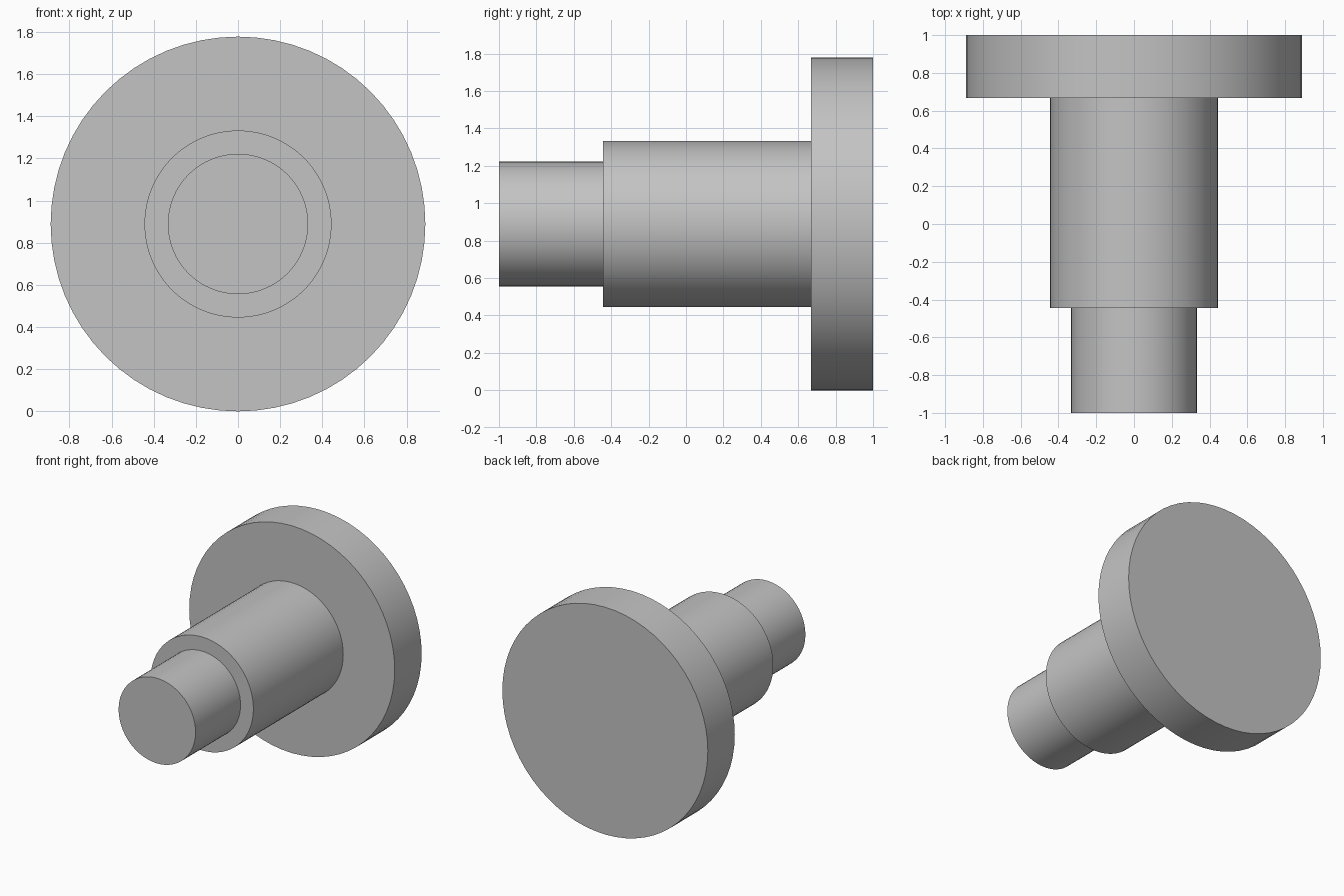
import bpy
import math

cube = bpy.data.objects.get("Cube")
if cube:
    bpy.data.objects.remove(cube, do_unlink=True)

# Plain grey metal
grey = bpy.data.materials.new("grey_metal")
grey.use_nodes = True
colour = (0.55, 0.55, 0.55, 1)
grey.diffuse_color = colour
grey.node_tree.nodes["Principled BSDF"].inputs["Base Color"].default_value = colour

AXIS_Z = 0.889


def cylinder(name, radius, y_front, y_back):
    """Round section lying along y, centred on the common axis."""
    bpy.ops.mesh.primitive_cylinder_add(
        vertices=64, radius=radius, depth=y_back - y_front,
        location=(0, (y_front + y_back) / 2, AXIS_Z),
        rotation=(math.pi / 2, 0, 0))
    part = bpy.context.object
    part.name = name
    part.data.materials.append(grey)
    bpy.ops.object.shade_smooth_by_angle(angle=math.radians(30))
    return part


# Stepped pin: narrow tip, wider shank, broad head
cylinder("tip", 0.333, -1, -0.444)
cylinder("shank", 0.444, -0.444, 0.667)
cylinder("head", 0.889, 0.667, 1)
